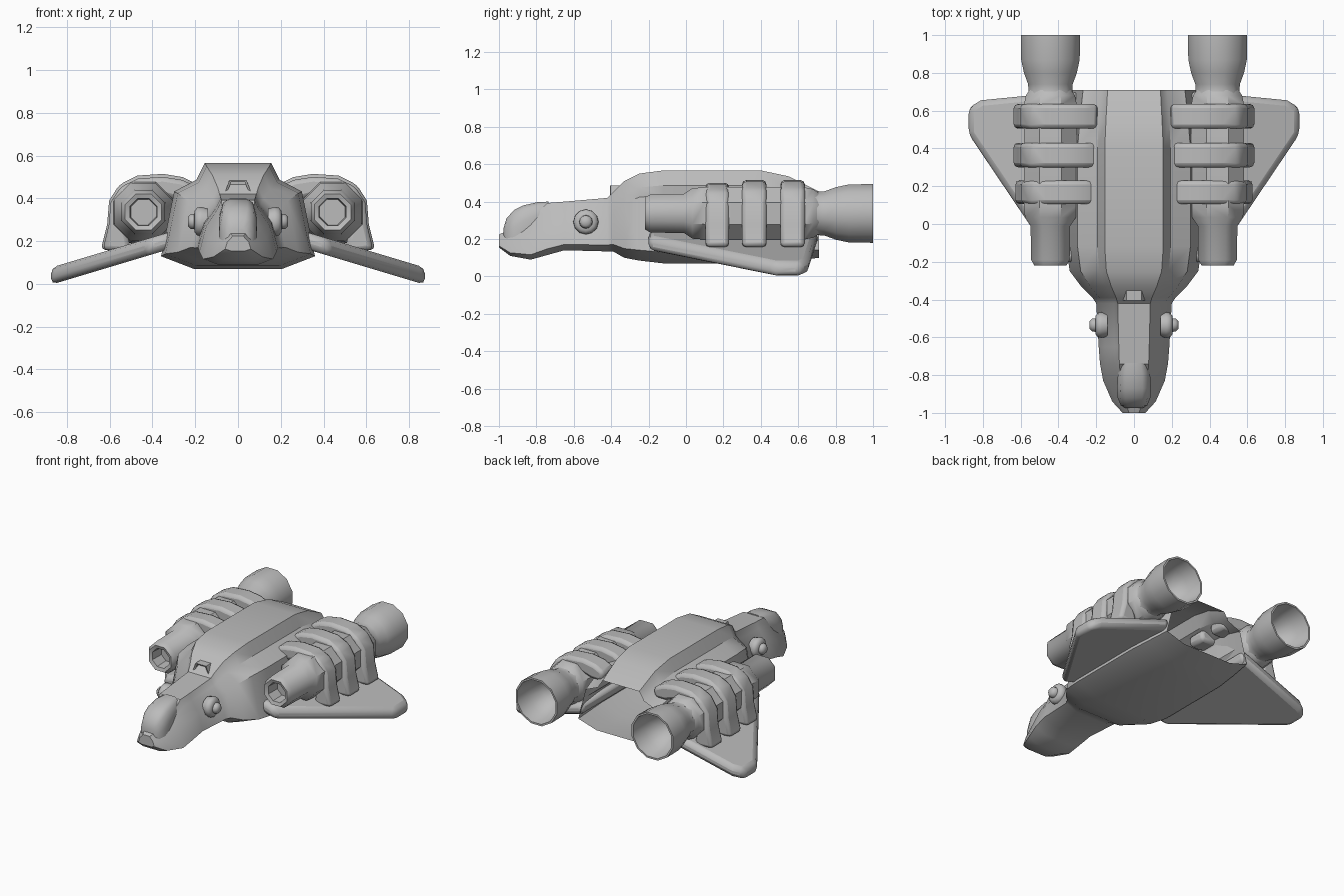
import bpy, bmesh, math
from mathutils import Vector

if "Cube" in bpy.data.objects:
    bpy.data.objects.remove(bpy.data.objects["Cube"])

grey = bpy.data.materials.new("hull_grey")
grey.diffuse_color = (0.5, 0.5, 0.5, 1)
grey.use_nodes = True
grey.node_tree.nodes["Principled BSDF"].inputs["Base Color"].default_value = grey.diffuse_color


def finish(name, bm, mirror=False, bevel=0, angle=35):
    bmesh.ops.recalc_face_normals(bm, faces=bm.faces)
    mesh = bpy.data.meshes.new(name)
    bm.to_mesh(mesh)
    bm.free()
    ob = bpy.data.objects.new(name, mesh)
    bpy.context.collection.objects.link(ob)
    mesh.materials.append(grey)
    bpy.ops.object.select_all(action='DESELECT')
    ob.select_set(True)
    bpy.context.view_layer.objects.active = ob
    bpy.ops.object.shade_smooth_by_angle(angle=math.radians(angle))
    if bevel:
        b = ob.modifiers.new("Bevel", 'BEVEL')
        b.width, b.segments, b.limit_method = bevel, 2, 'ANGLE'
    if mirror:
        ob.modifiers.new("Mirror", 'MIRROR')
    return ob


def bridge(bm, rings, cap_start=False, cap_end=False):
    rows = [[bm.verts.new(p) for p in ring] for ring in rings]
    for a, b in zip(rows, rows[1:]):
        n = len(a)
        for i in range(n):
            bm.faces.new((a[i], a[(i + 1) % n], b[(i + 1) % n], b[i]))
    if cap_start:
        bm.faces.new(rows[0])
    if cap_end:
        bm.faces.new(rows[-1])


def section(y, w, top, bottom, half):
    # symmetric cross-section from normalised half profile (width, height)
    pts = [Vector((x * w, y, bottom + t * (top - bottom))) for x, t in half]
    return pts + [Vector((-p.x, p.y, p.z)) for p in reversed(pts)]


def lathe(name, profile, sides, cx, cz):
    bm = bmesh.new()
    k = 1 / math.cos(math.pi / sides)
    rings = []
    for y, r in profile:
        rings.append([(cx + r * k * math.cos(math.tau * (i + .5) / sides), y,
                       cz + r * k * math.sin(math.tau * (i + .5) / sides))
                      for i in range(sides)])
    bridge(bm, rings, True, True)
    return finish(name, bm, mirror=True, angle=40)


# Fuselage, hollow and open at the rear: y, half width, top, bottom, shoulder
hull = [(-1, .06, .225, .155, .6), (-.94, .115, .25, .11, .55),
        (-.83, .163, .31, .09, .55), (-.74, .18, .393, .115, .55),
        (-.65, .187, .40, .14, .55), (-.42, .20, .42, .134, .6),
        (-.39, .22, .45, .134, .65), (-.33, .28, .51, .10, .7),
        (-.25, .34, .55, .085, .73), (-.12, .36, .567, .07, .73),
        (.4, .36, .567, .07, .73), (.55, .345, .535, .08, .73),
        (.71, .325, .455, .10, .73)]
bm = bmesh.new()
bridge(bm, [section(y, w, t, b, [(.43, 1), (.54, .84), (.83, s), (1, .12), (.57, 0)])
            for y, w, t, b, s in hull], cap_start=True)
finish("fuselage", bm)

# Cockpit canopy
canopy = [(-.975, .045, .26, .2), (-.96, .07, .31, .2), (-.92, .087, .355, .2),
          (-.87, .09, .38, .24), (-.79, .085, .398, .28), (-.735, .07, .4, .32)]
bm = bmesh.new()
bridge(bm, [section(y, w, t, b, [(.5, 1), (.82, .85), (1, .4), (1, 0)])
            for y, w, t, b in canopy], True, True)
finish("canopy", bm, angle=50)

# Small hooded vent on the step behind the nose, with recessed mouth
bm = bmesh.new()
vent = [(.65, 1), (1, 0)]
bridge(bm, [section(-.375, .048, .477, .442, vent), section(-.40, .048, .477, .438, vent),
            section(-.405, .062, .486, .425, vent), section(-.28, .062, .488, .425, vent)],
       True, True)
finish("roof_vent", bm)

# Round side pods on the nose
bm = bmesh.new()
pod = [(.14, .06), (.17, .068), (.19, .066), (.203, .05), (.205, .036),
       (.222, .034), (.235, .02)]
bridge(bm, [[(x, -.535 + r * math.cos(math.tau * i / 12), .292 + r * math.sin(math.tau * i / 12))
             for i in range(12)] for x, r in pod], True, True)
finish("side_pod", bm, mirror=True, angle=45)

# Drooping wings with rounded edges
plan = [(.30, -.2), (.42, -.2), (.875, .475), (.875, .615), (.81, .655), (.30, .705)]
bm = bmesh.new()
bridge(bm, [[(x, y, .2 - .3 * (x - .33) + dz) for x, y in plan] for dz in (-.04, .04)],
       True, True)
finish("wing", bm, mirror=True, bevel=.03)

# Engine bodies and exhaust nozzles
lathe("engine", [(-.12, .02), (-.12, .058), (-.212, .063), (-.22, .085), (-.19, .102),
                 (-.01, .105), (.035, .135), (.1, .14), (.63, .14), (.68, .13),
                 (.71, .11)], 8, .4425, .337)
lathe("nozzle", [(.66, .10), (.68, .122), (.70, .116), (.74, .118), (.80, .14),
                 (.87, .155), (1, .157), (1, .145), (.9, .13), (.81, .085),
                 (.77, .02)], 12, .4425, .337)

# Three clamp arches from the hull over each engine down to the wing
arch = [(.19, .465), (.26, .50), (.35, .515), (.47, .507), (.555, .465), (.603, .39),
        (.612, .28), (.642, .16), (.50, .15), (.52, .23), (.545, .30), (.53, .38),
        (.47, .43), (.38, .43), (.28, .40), (.20, .40)]
for i, (y0, y1, s) in enumerate([(.105, .23, .955), (.30, .43, 1), (.505, .635, 1)]):
    bm = bmesh.new()
    bridge(bm, [[(.4425 + (x - .4425) * (s if x > .4425 else 1), y,
                  .2 + (z - .2) * (s if z > .2 else 1))
                 for x, z in arch] for y in (y0, y1)], True, True)
    finish(f"engine_clamp_{i + 1}", bm, mirror=True, bevel=.022)
